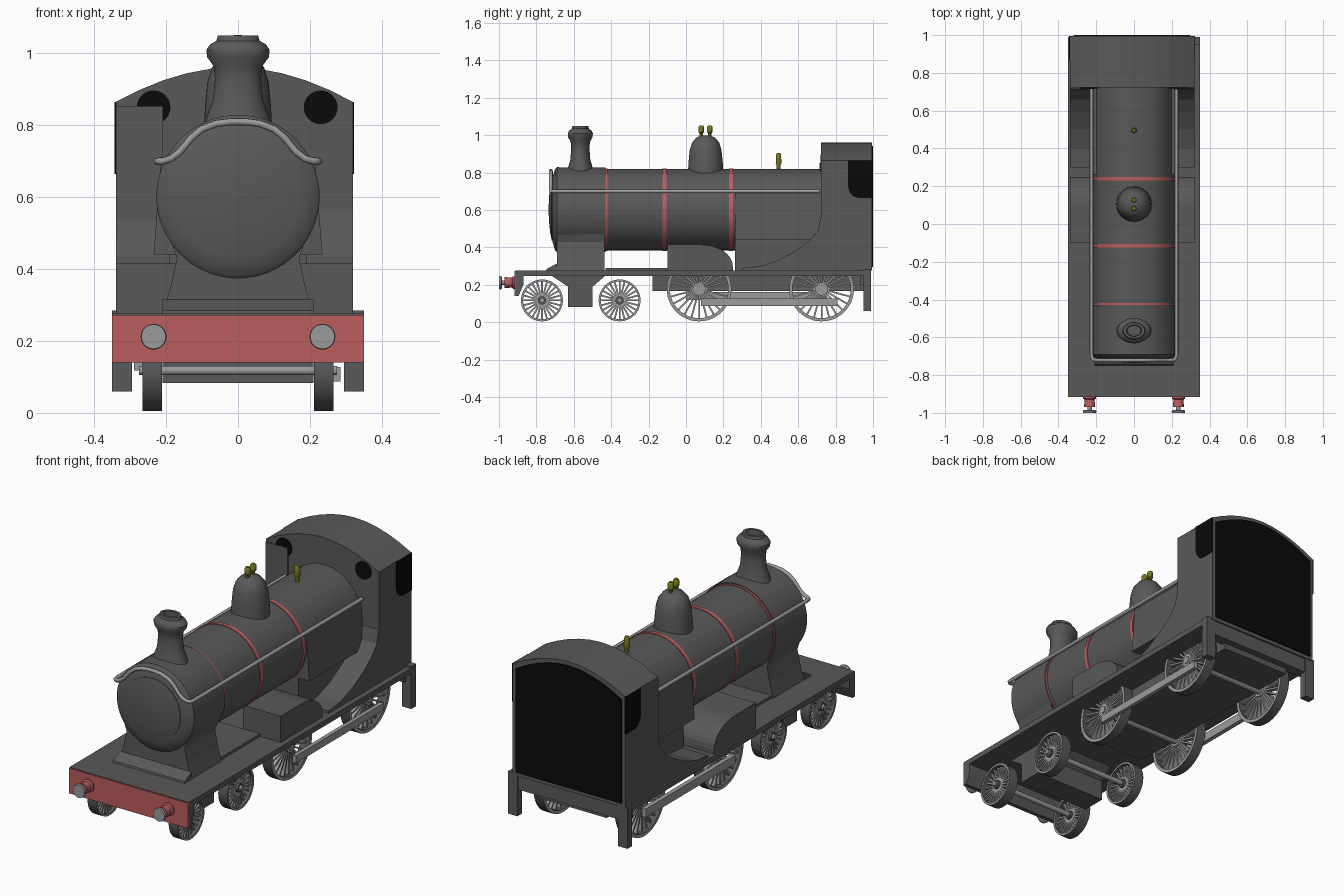
import bpy, bmesh, math
from mathutils import Vector, Matrix

if "Cube" in bpy.data.objects:
    bpy.data.objects.remove(bpy.data.objects["Cube"], do_unlink=True)


def material(name, rgb):
    m = bpy.data.materials.new(name)
    m.use_nodes = True
    m.diffuse_color = (*rgb, 1)
    m.node_tree.nodes["Principled BSDF"].inputs["Base Color"].default_value = (*rgb, 1)
    return m


BODY = material("dark_grey_paint", (0.1, 0.1, 0.1))
STEEL = material("light_steel", (0.33, 0.33, 0.33))
RED = material("red_paint", (0.5, 0.11, 0.11))
BRASS = material("dull_brass", (0.19, 0.19, 0.015))
BLACK = material("black_opening", (0.003, 0.003, 0.003))


def finish(name, bm, mat, smooth=False):
    bmesh.ops.recalc_face_normals(bm, faces=bm.faces)
    me = bpy.data.meshes.new(name)
    bm.to_mesh(me)
    bm.free()
    me.materials.append(mat)
    ob = bpy.data.objects.new(name, me)
    bpy.context.collection.objects.link(ob)
    if smooth:
        bpy.ops.object.select_all(action="DESELECT")
        ob.select_set(True)
        bpy.context.view_layer.objects.active = ob
        bpy.ops.object.shade_smooth_by_angle(angle=math.radians(35))
    return ob


def add_box(bm, x, y, z, turn=None):
    m = (turn or Matrix()) @ Matrix.Translation(Vector([sum(r) / 2 for r in (x, y, z)]))
    bmesh.ops.create_cube(bm, size=1, matrix=m @ Matrix.Diagonal((x[1] - x[0], y[1] - y[0], z[1] - z[0], 1)))


def box(name, x, y, z, mat=BODY):
    bm = bmesh.new()
    add_box(bm, x, y, z)
    return finish(name, bm, mat)


def prism(name, pts, axis, lo, hi, mat=BODY):
    """Extrude an outline: (y, z) points along X, or (x, z) points along Y."""
    bm = bmesh.new()
    place = (lambda a, b, c: (c, a, b)) if axis == "X" else (lambda a, b, c: (a, c, b))
    face = bm.faces.new([bm.verts.new(place(a, b, lo)) for a, b in pts])
    new = bmesh.ops.extrude_face_region(bm, geom=[face])["geom"]
    bmesh.ops.translate(bm, vec=Vector(place(0, 0, hi - lo)),
                        verts=[v for v in new if isinstance(v, bmesh.types.BMVert)])
    return finish(name, bm, mat)


def lathe(name, profile, axis, centre, mat=BODY, n=40, squash=1, closed=False):
    """Spin (radius, height) points around an axis through centre."""
    bm = bmesh.new()
    rings = []
    for r, h in profile:
        ring = []
        for i in range(n):
            a = math.tau * i / n
            u, v = r * math.cos(a), r * math.sin(a) * squash
            p = {"X": (h, u, v), "Y": (u, h, v), "Z": (u, v, h)}[axis]
            ring.append(bm.verts.new(Vector(p) + Vector(centre)))
        rings.append(ring)
    pairs = list(zip(rings, rings[1:])) + ([(rings[-1], rings[0])] if closed else [])
    for a, b in pairs:
        for i in range(n):
            j = (i + 1) % n
            bm.faces.new((a[i], a[j], b[j], b[i]))
    if not closed:
        bm.faces.new(rings[0])
        bm.faces.new(rings[-1])
    return finish(name, bm, mat, True)


def rod(name, r, lo, hi, axis, centre, mat=STEEL, n=20):
    return lathe(name, [(r, lo), (r, hi)], axis, centre, mat, n)


# boiler, smokebox with domed door, red bands
CZ = 0.602
rod("boiler", 0.217, -0.44, 0.74, "Y", (0, 0, CZ), BODY, 64)
lathe("smokebox", [(0.225, -0.43), (0.227, -0.69), (0.218, -0.70), (0.166, -0.715)],
      "Y", (0, 0, CZ), n=64)
lathe("smokebox_door", [(0.164, -0.71), (0.164, -0.718), (0.13, -0.725), (0.08, -0.731), (0.01, -0.735)],
      "Y", (0, 0, CZ), n=64)
for y, w in ((-0.425, 0.006), (-0.115, 0.01), (0.24, 0.01)):
    rod("boiler_band", 0.2205, y - w, y + w, "Y", (0, 0, CZ), RED, 64)

# smokebox saddle and front step
prism("smokebox_saddle", [(-0.21, 0.27), (-0.185, 0.36), (-0.17, 0.43), (-0.2, 0.52),
                          (0.2, 0.52), (0.17, 0.43), (0.185, 0.36), (0.21, 0.27)], "Y", -0.69, -0.435)
prism("saddle_step", [(-0.75, 0.27), (-0.745, 0.285), (-0.69, 0.315), (-0.69, 0.27)], "X", -0.21, 0.21)

# chimney, dome, valves and whistle
lathe("chimney", [(0.1, 0.78), (0.085, 0.83), (0.07, 0.87), (0.064, 0.93), (0.068, 0.965), (0.086, 0.99),
                  (0.088, 1.01), (0.078, 1.025), (0.06, 1.035), (0.056, 1.05), (0.04, 1.05), (0.036, 1.0)],
      "Z", (0, -0.565, 0), squash=0.76)
lathe("steam_dome", [(0.096, 0.76), (0.092, 0.85), (0.085, 0.92), (0.073, 0.96), (0.05, 0.988), (0.02, 1.0)],
      "Z", (0, 0.105, 0))
for y in (0.082, 0.127):
    lathe("safety_valve", [(0.01, 0.97), (0.01, 1.01), (0.015, 1.015), (0.015, 1.045), (0.01, 1.052)],
          "Z", (0, y, 0), BRASS, 10)
lathe("whistle", [(0.011, 0.8), (0.011, 0.84), (0.016, 0.85), (0.014, 0.895), (0.009, 0.905)],
      "Z", (0, 0.495, 0), BRASS, 10)

# firebox
prism("firebox_casing", [(-0.235, 0.44), (-0.215, 0.69), (0.215, 0.69), (0.235, 0.44)], "Y", 0.262, 0.73)
box("firebox_base", (-0.17, 0.17), (0.262, 0.73), (0.27, 0.45))

# footplate, frames and beams
box("footplate", (-0.35, 0.35), (-0.91, 0.95), (0.247, 0.276))
box("footplate_board", (-0.2, 0.2), (-0.43, -0.1), (0.27, 0.29))
box("main_frame", (-0.2, 0.2), (-0.18, 0.95), (0.168, 0.25))
box("rear_beam", (-0.34, 0.32), (0.93, 0.985), (0.2, 0.29))
prism("front_beam", [(-0.912, 0.14), (-0.895, 0.14), (-0.87, 0.2), (-0.87, 0.25), (-0.89, 0.276),
                     (-0.912, 0.276)], "X", -0.35, 0.35)
box("front_beam_face", (-0.35, 0.35), (-0.917, -0.912), (0.14, 0.273), RED)
for s in (-1, 1):
    xs = sorted((s * 0.295, s * 0.35))
    box("rear_step", xs, (0.95, 0.99), (0.06, 0.285))
    # buffers
    c = (s * 0.235, 0, 0.212)
    lathe("buffer_housing", [(0.034, -0.91), (0.034, -0.925), (0.026, -0.93), (0.03, -0.97)],
          "Y", c, RED, 24)
    rod("buffer_shank", 0.012, -0.99, -0.96, "Y", c)
    lathe("buffer_head", [(0.03, -0.985), (0.036, -0.99), (0.034, -1.0)], "Y", c, STEEL, 24)

# splashers and swept side sheets
for inner, outer in ((-0.1, -0.34), (0.1, 0.32)):
    lo, hi = sorted((inner, outer))
    curve = [(0.08 + 0.17 * math.sin(t), 0.3 + 0.115 * math.cos(t))
             for t in [i * math.pi / 16 for i in range(9)]]
    prism("splasher", [(-0.1, 0.27), (-0.1, 0.415)] + curve + [(0.25, 0.27)], "X", lo, hi)
    lo, hi = sorted((0.19 if outer > 0 else -0.19, outer))
    sweep = [(0.3, 0.29), (0.4, 0.3), (0.5, 0.335), (0.59, 0.385), (0.66, 0.435), (0.705, 0.49), (0.72, 0.56)]
    prism("side_sheet", [(0.3, 0.27)] + sweep + [(0.8, 0.56), (0.8, 0.27)], "X", lo, hi)

# cab with arched roof, dark windows and open back
roof = [(-0.01 + 0.33 * k / 5, 0.962 - 0.097 * abs(k / 5) ** 1.9) for k in range(5, -6, -1)]
prism("cab", [(-0.34, 0.276), (0.32, 0.276)] + roof, "Y", 0.722, 0.994)
inner_roof = [(-0.01 + (x + 0.01) * 0.94, z - 0.02) for x, z in roof]
prism("cab_back_opening", [(-0.32, 0.295), (0.3, 0.295)] + inner_roof, "Y", 0.993, 1.0, BLACK)
side_hole = [(0.865, 0.865), (0.865, 0.73), (0.875, 0.695), (0.895, 0.672), (0.925, 0.665),
             (0.996, 0.665), (0.996, 0.865)]
prism("cab_side_opening", side_hole, "X", 0.317, 0.323, BLACK)
prism("cab_side_opening", side_hole, "X", -0.343, -0.337, BLACK)
for x in (-0.235, 0.23):
    rod("front_window", 0.047, 0.718, 0.724, "Y", (x, 0, 0.85), BLACK, 32)
box("cab_front_panel", (-0.34, -0.21), (0.715, 0.724), (0.41, 0.852))

# handrail looping over the smokebox
half = [(0.225, 0.715, 0.7), (0.225, -0.69, 0.7), (0.222, -0.71, 0.7), (0.21, -0.72, 0.7),
        (0.185, -0.722, 0.708), (0.16, -0.722, 0.728), (0.13, -0.722, 0.765), (0.1, -0.722, 0.79),
        (0.06, -0.722, 0.805), (0.02, -0.722, 0.81)]
path = half + [(-x, y, z) for x, y, z in reversed(half)]
cu = bpy.data.curves.new("handrail", "CURVE")
cu.dimensions = "3D"
cu.bevel_depth = 0.01
cu.bevel_resolution = 2
cu.use_fill_caps = True
sp = cu.splines.new("POLY")
sp.points.add(len(path) - 1)
for p, co in zip(sp.points, path):
    p.co = (*co, 1)
cu.materials.append(STEEL)
bpy.context.collection.objects.link(bpy.data.objects.new("handrail", cu))

# bogie block
prism("bogie", [(-0.72, 0.25), (-0.63, 0.19), (-0.63, 0.083), (-0.5, 0.083), (-0.5, 0.19), (-0.43, 0.25)],
      "X", -0.21, 0.21)


def wheel(name, s, y, r, count, hub_mat):
    c = (s * 0.238, y, r + 0.005)
    t = r * 0.1
    rim = lathe(name + "_tyre", [(r, -0.027), (r, 0.027), (r - t, 0.027), (r - t, -0.027)],
                "X", c, STEEL, 48, closed=True)
    rim.data.materials.append(BODY)
    for f in rim.data.polygons:
        f.material_index = int(abs(f.normal.x) < 0.5)
    bm = bmesh.new()
    for i in range(count):
        turn = Matrix.Translation(c) @ Matrix.Rotation(math.tau * i / count, 4, "X")
        add_box(bm, (-0.012, 0.012), (-0.0045, 0.0045), (r * 0.1, r - t * 0.5), turn)
    finish(name + "_spokes", bm, STEEL)
    rod(name + "_hub", r * 0.2, -0.025, 0.025, "X", c, hub_mat)


# wheels, axles and coupling rods
for y in (-0.77, -0.355):
    for s in (-1, 1):
        wheel("bogie_wheel", s, y, 0.112, 24, BODY)
    rod("bogie_axle", 0.013, -0.275, 0.275, "X", (0, y, 0.118))
for y in (0.07, 0.725):
    for s in (-1, 1):
        wheel("driving_wheel", s, y, 0.173, 24, STEEL)
    rod("driving_axle", 0.02, -0.268, 0.268, "X", (0, y, 0.176))
box("left_coupling_rod", (0.264, 0.285), (0.08, 0.81), (0.088, 0.127), STEEL)
box("right_coupling_rod", (-0.29, -0.266), (0.0, 0.75), (0.118, 0.163), STEEL)
